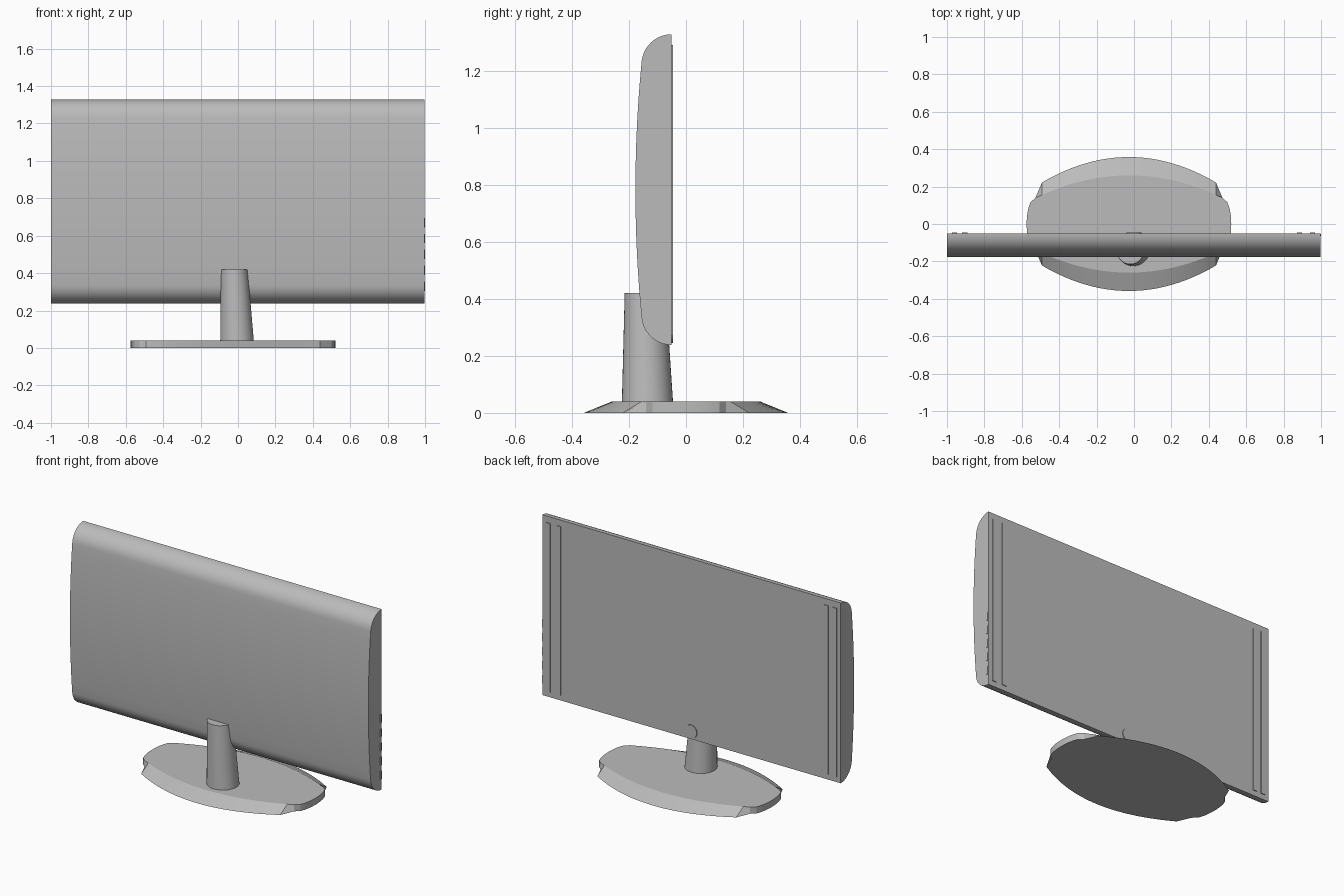
import bpy, bmesh, math

if "Cube" in bpy.data.objects:
    bpy.data.objects.remove(bpy.data.objects["Cube"], do_unlink=True)

GREY = (0.5, 0.5, 0.5, 1)
grey = bpy.data.materials.new("grey plastic")
grey.use_nodes = True
grey.diffuse_color = GREY
grey.node_tree.nodes["Principled BSDF"].inputs["Base Color"].default_value = GREY


def loft(name, ring_a, ring_b, smooth=None):
    """Closed solid between two matching rings of points."""
    bm = bmesh.new()
    a = [bm.verts.new(p) for p in ring_a]
    b = [bm.verts.new(p) for p in ring_b]
    n = len(a)
    bm.faces.new(a)
    bm.faces.new(b)
    for i in range(n):
        j = (i + 1) % n
        bm.faces.new((a[i], a[j], b[j], b[i]))
    bmesh.ops.recalc_face_normals(bm, faces=bm.faces)
    mesh = bpy.data.meshes.new(name)
    bm.to_mesh(mesh)
    bm.free()
    mesh.materials.append(grey)
    obj = bpy.data.objects.new(name, mesh)
    bpy.context.collection.objects.link(obj)
    if smooth:
        bpy.ops.object.select_all(action='DESELECT')
        obj.select_set(True)
        bpy.context.view_layer.objects.active = obj
        bpy.ops.object.shade_smooth_by_angle(angle=math.radians(smooth))
    return obj


def box(name, x0, x1, y0, y1, z0, z1):
    ring = [(x0, z0), (x1, z0), (x1, z1), (x0, z1)]
    return loft(name, [(x, y0, z) for x, z in ring], [(x, y1, z) for x, z in ring])


def circle(cx, cy, r, n=40):
    return [(cx + r * math.cos(math.tau * i / n), cy + r * math.sin(math.tau * i / n))
            for i in range(n)]


# Display body: flat screen face, bulged rear with rounded shoulders
MID_Z, HALF_H, FACE_Y = 0.783, 0.545, -0.05
upper = []
for i in range(11):                      # shoulder
    t = math.radians(84) * i / 10
    upper.append((FACE_Y - 0.106 * math.sin(t), HALF_H - 0.105 * (1 - math.cos(t))))
shoulder_y, shoulder_z = upper[-1]
for i in range(1, 9):                    # shallow bulge
    z = shoulder_z * (1 - i / 8)
    upper.append((shoulder_y - 0.022 * (1 - (z / shoulder_z) ** 2), z))
profile = upper + [(y, -z) for y, z in reversed(upper[:-1])]
loft("display_body", [(-1, y, MID_Z + z) for y, z in profile],
     [(0.996, y, MID_Z + z) for y, z in profile], smooth=30)

# Slim raised strips beside the screen
for i, x in enumerate((-0.96, -0.905, 0.885, 0.955)):
    box(f"screen_strip_{i + 1}", x - 0.014, x + 0.014, FACE_Y - 0.005, FACE_Y + 0.005, 0.27, 1.29)

# Control buttons on the left edge
for i in range(5):
    z = 0.33 + 0.085 * i
    box(f"edge_button_{i + 1}", 0.99, 1.0, -0.064, -0.054, z - 0.025, z + 0.025)

# Round power button below the screen
disc = circle(0, 0.285, 0.04)
loft("power_button", [(x, FACE_Y - 0.005, z) for x, z in disc],
     [(x, FACE_Y + 0.005, z) for x, z in disc], smooth=30)

# Tapered neck
loft("neck", [(x, y, 0.03) for x, y in circle(-0.005, -0.135, 0.09)],
     [(x, y, 0.42) for x, y in circle(-0.02, -0.143, 0.072)], smooth=30)


# Foot: sloped lens-shaped front and rear, upright rounded ends
def foot_ring(corner_y, rise, z):
    lens = []
    for i in range(25):
        u = 1 - i / 12
        lens.append((0.465 * u, corner_y + rise * (1 - u * u)))
    end = []
    for i in range(13):
        v = 1 - i / 6
        end.append((-0.5 - 0.047 * math.sqrt(1 - v * v), 0.14 * v))
    half = lens + end
    return [(x - 0.027, y, z) for x, y in half + [(-x, -y) for x, y in half]]


loft("foot", foot_ring(0.222, 0.136, 0), foot_ring(0.155, 0.105, 0.04), smooth=20)
